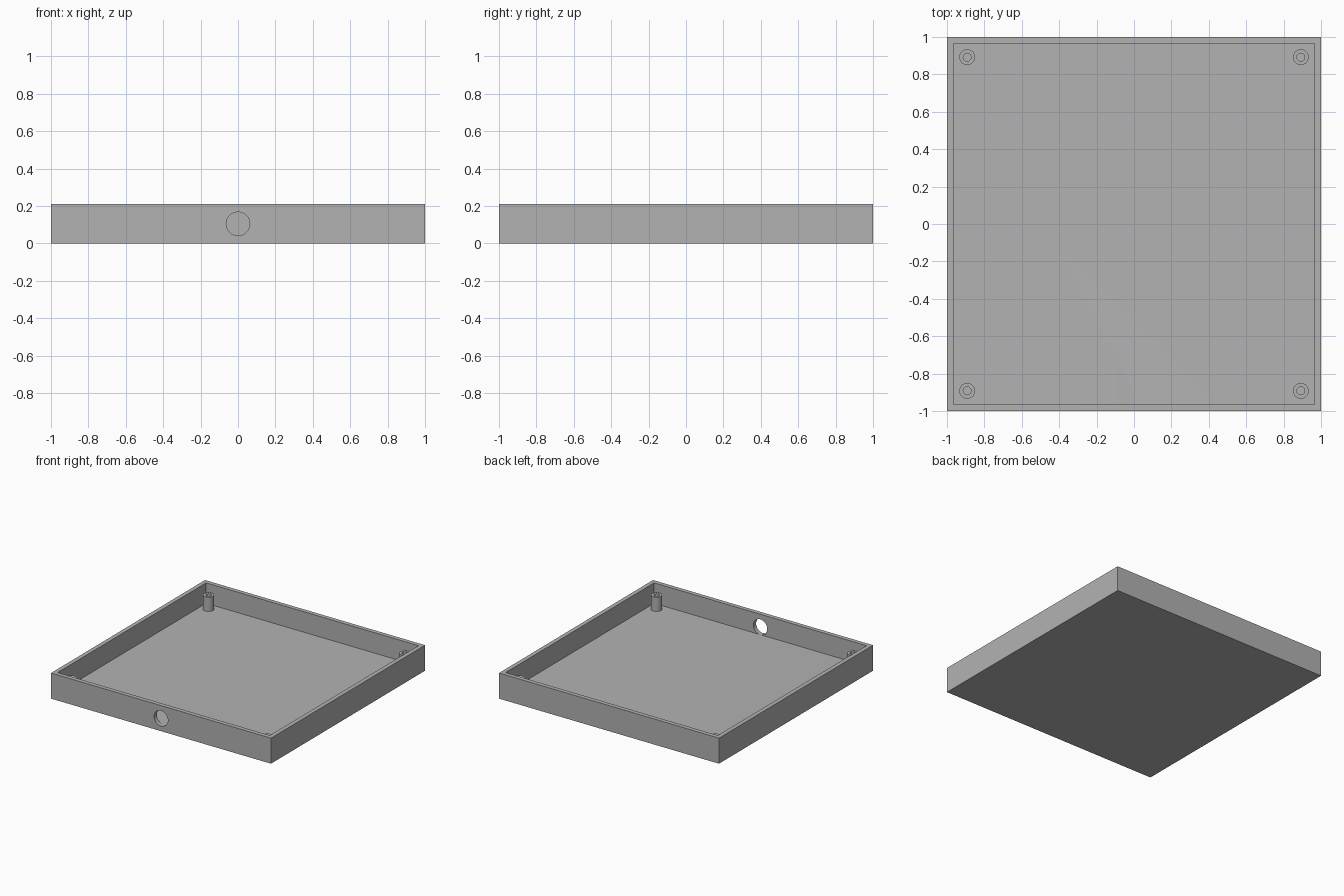
import bpy, bmesh, math
from mathutils import Vector

if "Cube" in bpy.data.objects:
    bpy.data.objects.remove(bpy.data.objects["Cube"], do_unlink=True)

HEIGHT, WALL, FLOOR = 0.21, 0.05, 0.042
POST_TOP, POST_R, BORE_R, POST_POS = 0.158, 0.042, 0.021, 0.892
SIDES = 48

grey = bpy.data.materials.new("plain_grey")
grey.use_nodes = True
colour = (0.448, 0.448, 0.448, 1)
grey.diffuse_color = colour
grey.node_tree.nodes["Principled BSDF"].inputs["Base Color"].default_value = colour


def add_object(name, bm):
    bmesh.ops.recalc_face_normals(bm, faces=bm.faces)
    mesh = bpy.data.meshes.new(name)
    bm.to_mesh(mesh)
    bm.free()
    mesh.materials.append(grey)
    obj = bpy.data.objects.new(name, mesh)
    bpy.context.collection.objects.link(obj)
    return obj


def activate(obj):
    bpy.ops.object.select_all(action='DESELECT')
    obj.select_set(True)
    bpy.context.view_layer.objects.active = obj


# Tray: a slab whose top is inset and sunk to form walls and floor
bm = bmesh.new()
bmesh.ops.create_cube(bm, size=2)
for v in bm.verts:
    v.co.z = HEIGHT if v.co.z > 0 else 0
bm.normal_update()
top = max(bm.faces, key=lambda f: f.calc_center_median().z)
bmesh.ops.inset_region(bm, faces=[top], thickness=WALL)
sunk = bmesh.ops.extrude_discrete_faces(bm, faces=[top])["faces"][0]
for v in sunk.verts:
    v.co.z = FLOOR
tray = add_object("tray", bm)

# Round cable hole through the front wall
bpy.ops.mesh.primitive_cylinder_add(vertices=SIDES, radius=0.063, depth=0.2,
                                    location=(0, -1, HEIGHT / 2),
                                    rotation=(math.pi / 2, 0, 0))
cutter = bpy.context.object
cutter.name = "hole_cutter"
cutter.hide_render = True
cutter.data.materials.append(grey)
cut = tray.modifiers.new("front_hole", 'BOOLEAN')
cut.operation, cut.solver, cut.object = 'DIFFERENCE', 'EXACT', cutter
activate(tray)
bpy.ops.object.modifier_apply(modifier=cut.name)
bpy.data.objects.remove(cutter, do_unlink=True)
bpy.ops.object.shade_smooth_by_angle(angle=math.radians(30))


# Hollow screw posts, one in each corner
def screw_post(name, x, y):
    bm = bmesh.new()
    profile = [(POST_R, FLOOR), (POST_R, POST_TOP),
               (BORE_R, POST_TOP), (BORE_R, FLOOR)]
    pts = [bm.verts.new((r, 0, z)) for r, z in profile]
    edges = [bm.edges.new(pair) for pair in zip(pts, pts[1:])]
    bmesh.ops.spin(bm, geom=pts + edges, cent=(0, 0, 0), axis=(0, 0, 1),
                   angle=math.tau, steps=SIDES, use_duplicate=False)
    bmesh.ops.remove_doubles(bm, verts=bm.verts, dist=0.0001)
    bmesh.ops.translate(bm, verts=bm.verts, vec=Vector((x, y, 0)))
    activate(add_object(name, bm))
    bpy.ops.object.shade_smooth_by_angle(angle=math.radians(30))


for side, sx in (("left", 1), ("right", -1)):
    for end, sy in (("front", -1), ("back", 1)):
        screw_post(f"{end}_{side}_post", sx * POST_POS, sy * POST_POS)
